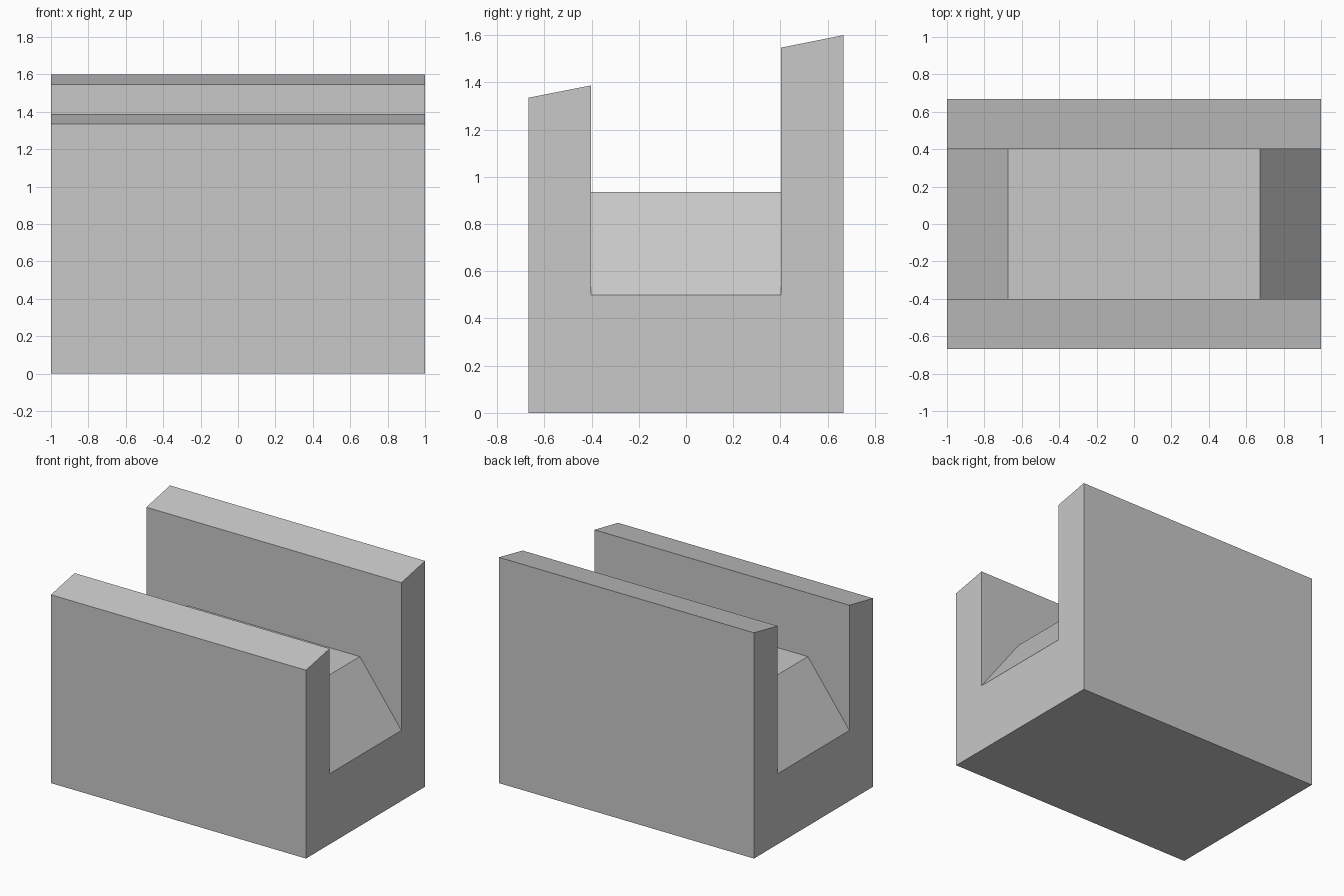
import bpy
import bmesh
from mathutils import Vector

if "Cube" in bpy.data.objects:
    bpy.data.objects.remove(bpy.data.objects["Cube"], do_unlink=True)

# One plain grey for the whole model
grey = bpy.data.materials.new("plain_grey")
grey.use_nodes = True
colour = (0.58, 0.58, 0.58, 1)
grey.diffuse_color = colour
grey.node_tree.nodes["Principled BSDF"].inputs["Base Color"].default_value = colour


def extrude_profile(name, points, direction):
    """Extrude a closed outline of 3D points along a direction."""
    bm = bmesh.new()
    face = bm.faces.new([bm.verts.new(p) for p in points])
    result = bmesh.ops.extrude_face_region(bm, geom=[face])
    moved = [v for v in result["geom"] if isinstance(v, bmesh.types.BMVert)]
    bmesh.ops.translate(bm, verts=moved, vec=Vector(direction))
    bmesh.ops.recalc_face_normals(bm, faces=bm.faces)
    mesh = bpy.data.meshes.new(name)
    bm.to_mesh(mesh)
    bm.free()
    mesh.materials.append(grey)
    obj = bpy.data.objects.new(name, mesh)
    bpy.context.collection.objects.link(obj)
    return obj


depth, channel, floor = 0.667, 0.402, 0.5

# U-shaped body: low front wall, tall back wall, both with sloping tops
body = [(-depth, 0), (depth, 0), (depth, 1.6), (channel, 1.547),
        (channel, floor), (-channel, floor), (-channel, 1.387), (-depth, 1.335)]
extrude_profile("channel_body", [(-1, y, z) for y, z in body], (2, 0, 0))

# Raised block in the channel, with ramps down to both ends
block = [(-1, floor), (1, floor), (0.674, 0.936), (-0.674, 0.936)]
extrude_profile("ramped_block", [(x, -channel, z) for x, z in block],
                (0, 2 * channel, 0))
